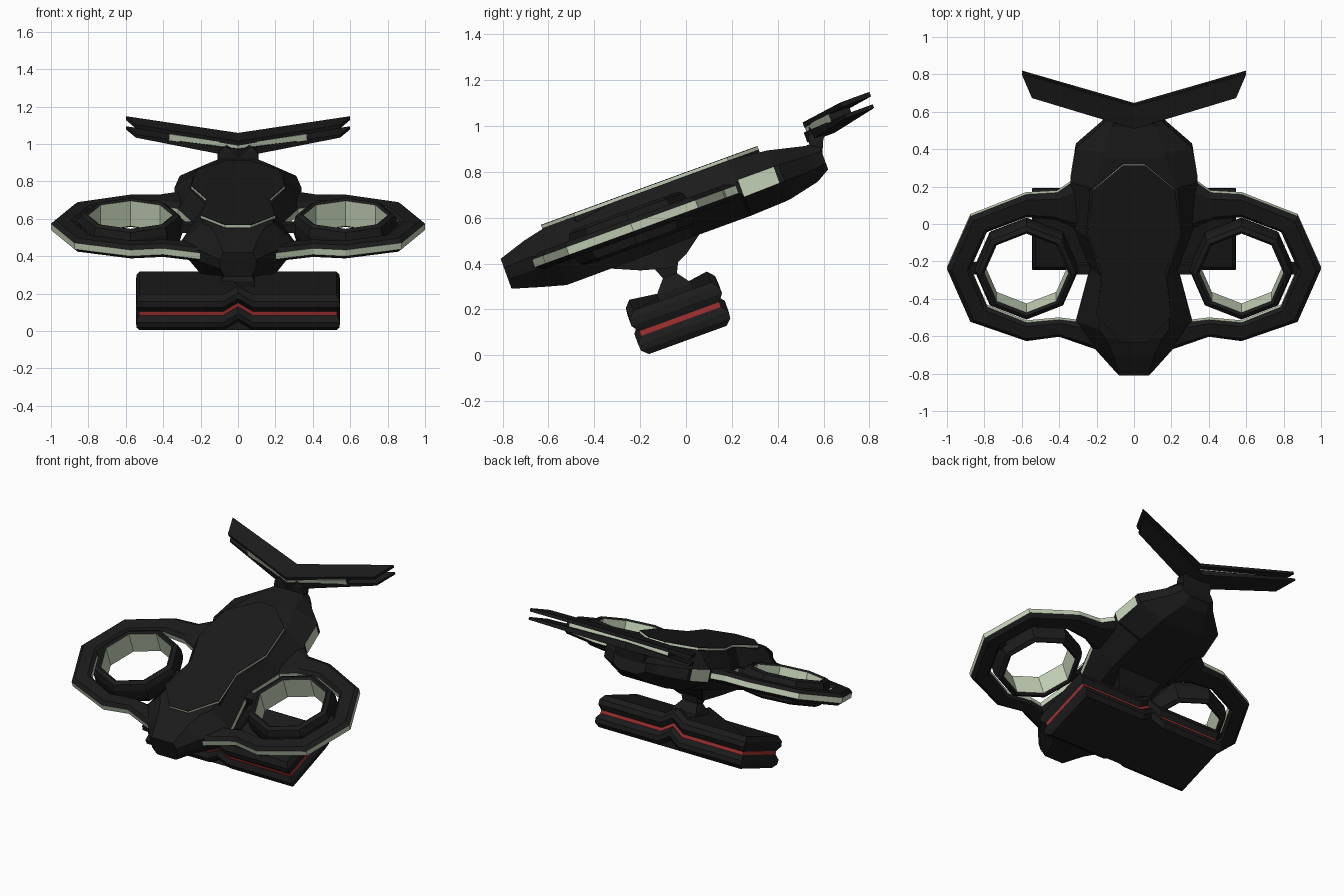
import bpy, bmesh, math
from mathutils import Matrix

if "Cube" in bpy.data.objects:
    bpy.data.objects.remove(bpy.data.objects["Cube"])

TILT = Matrix.Rotation(math.radians(20), 4, 'X')   # whole craft is pitched nose-down


def material(name, col):
    m = bpy.data.materials.new(name)
    m.diffuse_color = (*col, 1)
    m.use_nodes = True
    m.node_tree.nodes["Principled BSDF"].inputs["Base Color"].default_value = m.diffuse_color
    return m


MATS = [material("dark_shell", (0.011, 0.011, 0.011)),
        material("pale_trim", (0.56, 0.65, 0.48)),
        material("red_trim", (0.36, 0.03, 0.03))]


def loft(name, rings, paint=lambda i, j: 0, closed=False):
    """Skin a list of equal-length point rings; paint(i, j) picks the material."""
    bm = bmesh.new()
    vs = [[bm.verts.new(p) for p in r] for r in rings]
    n, k = len(rings[0]), len(rings)
    for i in range(k if closed else k - 1):
        a, b = vs[i], vs[(i + 1) % k]
        for j in range(n):
            f = bm.faces.new((a[j], a[(j + 1) % n], b[(j + 1) % n], b[j]))
            f.material_index = paint(i, j)
    if not closed:
        bm.faces.new(vs[0])
        bm.faces.new(vs[-1])
    bmesh.ops.recalc_face_normals(bm, faces=bm.faces)
    bmesh.ops.transform(bm, matrix=TILT, verts=bm.verts)
    me = bpy.data.meshes.new(name)
    bm.to_mesh(me)
    bm.free()
    for m in MATS:
        me.materials.append(m)
    ob = bpy.data.objects.new(name, me)
    bpy.context.collection.objects.link(ob)
    return ob


def mirrored(half):
    """Complete an outline given its right half."""
    return half + [(-x, *rest) for x, *rest in reversed(half)]


def rect(x, y0, y1, z, cx=0):
    return [(cx - x, y0, z), (cx + x, y0, z), (cx + x, y1, z), (cx - x, y1, z)]


# Hull: y, top half-width, top z, side half-width, side upper z, lower z, bottom half-width, bottom z
stations = [
    (-0.616, .08, .672, .095, .63, .58, .07, .533),
    (-0.49, .11, .712, .20, .635, .575, .12, .495),
    (-0.385, .15, .735, .29, .62, .585, .20, .466),
    (-0.33, .19, .735, .31, .62, .585, .20, .466),
    (-0.03, .175, .735, .235, .62, .585, .18, .468),
    (0.20, .255, .735, .32, .62, .585, .20, .475),
    (0.46, .235, .735, .34, .625, .585, .19, .475),
    (0.475, .23, .735, .34, .642, .562, .19, .475),
    (0.64, .165, .718, .315, .642, .566, .16, .482),
    (0.665, .16, .712, .31, .642, .566, .155, .485),
    (0.80, .12, .68, .165, .635, .57, .09, .515),
    (0.86, .08, .68, .12, .635, .58, .07, .55)]
hull_rings = [mirrored([(tx, y, tz), (w, y, zu), (w, y, zl), (bx, y, bz)])
              for y, tx, tz, w, zu, zl, bx, bz in stations]
loft("hull", hull_rings, lambda i, j: int(j in (1, 5) and (3 <= i <= 4 or i == 7)))

# Raised top deck with a pale rim
deck = mirrored([(.07, -.40), (.20, -.25), (.168, 0), (.25, .21), (.22, .463), (.06, .605)])
loft("top_deck", [[(x, y, z) for x, y in deck] for z in (.70, .735, .748, .751)],
     lambda i, j: int(i == 1))

# Belly keel and pod strut
keel = [(.245, .49, .17), (.238, .477, .17), (.15, .413, .12), (.074, .378, .09),
        (-.061, .416, .12), (-.18, .468, .17), (-.19, .49, .17)]
loft("belly_keel", [[(-w, y, z), (w, y, z), (w, y, .53), (-w, y, .53)] for y, z, w in keel])
loft("pod_strut", [rect(.06, 0, .11, .40), rect(.055, .02, .085, .35), rect(.09, -.03, .13, .29),
                   rect(.09, -.03, .13, .25)])


# Lower twin pod: stacked levels of one outline, kinked upward at the centre
def pod_level(inset, z):
    hx, y0, y1 = .545 - inset * .6, -.18 + inset, .24 - inset
    front = [(x, y0, z + dz) for x, dz in ((-hx, 0), (-.08, 0), (0, .05), (.08, 0), (hx, 0))]
    return front + [(x, y1, zz) for x, _, zz in reversed(front)]


levels = [(.03, .06), (.003, .085), (0, .115), (.024, .146), (.024, .168),
          (0, .20), (.003, .232), (.03, .262)]
bottom_pod = loft("twin_pod", [pod_level(*l) for l in levels], lambda i, j: 2 if i == 3 else 0)

# Wing rings: outer edge / inner edge pairs from rear root around to front root
pairs = [((.18, .52), (.18, .20)), ((.33, .465), (.31, .20)), ((.41, .405), (.42, .25)),
         ((.575, .395), (.575, .265)), ((.875, .27), (.787, .18)), ((1, -.03), (.875, -.03)),
         ((.875, -.33), (.787, -.245)), ((.575, -.44), (.575, -.335)),
         ((.40, -.415), (.40, -.318)), ((.21, -.485), (.31, -.33)), ((.09, -.52), (.10, -.33))]


def wing_section(o, i, s):
    def at(t, z):
        return (s * (o[0] + (i[0] - o[0]) * t), o[1] + (i[1] - o[1]) * t, z)
    return [at(.2, .642), at(0, .622), at(0, .586), at(.2, .566),
            at(.85, .566), at(1, .586), at(1, .622), at(.85, .642)]


def octagon(r, z, s):
    return [(s * .575 + r * math.cos(a * math.pi / 4), -.035 + r * math.sin(a * math.pi / 4), z)
            for a in range(8)]


for side, s in (("left", -1), ("right", 1)):
    loft(side + "_wing_ring", [wing_section(o, i, s) for o, i in pairs],
         lambda i, j: int(j in (1, 5)))
    # Fan duct: closed octagonal tube, pale inside
    duct = [(.225, .672), (.24, .682), (.265, .67), (.278, .63), (.278, .57),
            (.265, .53), (.24, .518), (.225, .528)]
    loft(side + "_fan_duct", [octagon(r, z, s) for r, z in duct],
         lambda i, j: int(i == 7), closed=True)
    # Pivot brackets on both sides of the duct
    for part, cx, hx in (("outer", .87, .035), ("inner", .265, .055)):
        loft(f"{side}_{part}_bracket", [rect(hx, -.06, -.005, z, s * cx) for z in (.58, .625)])


# Tail: pylon and two swept blades with a pale strip between them
def blade(name, half, front, rear, root, tip, mat=0):
    """front/rear: (root y, tip y); root/tip: (bottom z, top z)."""
    rings = []
    for k in (-1, 0, 1):
        t = abs(k)
        lo, hi = (tip if t else root)
        yf, yr = front[t], rear[t]
        x = k * half
        xf = x * (.91 if mat == 0 else 1)
        rings.append([(xf, yf, lo), (x, yr, lo), (x, yr, hi), (xf, yf, hi)])
    return loft(name, rings, lambda i, j: mat)


blade("tail_upper_blade", .60, (.825, 1.01), (.955, 1.145), (.755, .78), (.785, .806))
blade("tail_lower_blade", .60, (.815, 1.01), (.94, 1.14), (.69, .737), (.733, .75))
blade("tail_light_strip", .37, (.827, .945), (.93, 1.04), (.73, .76), (.742, .777), 1)
loft("tail_pylon", [rect(.10, .79, .85, .60), rect(.11, .82, .885, .68), rect(.10, .83, .92, .72),
                    rect(.05, .85, .92, .76)])
